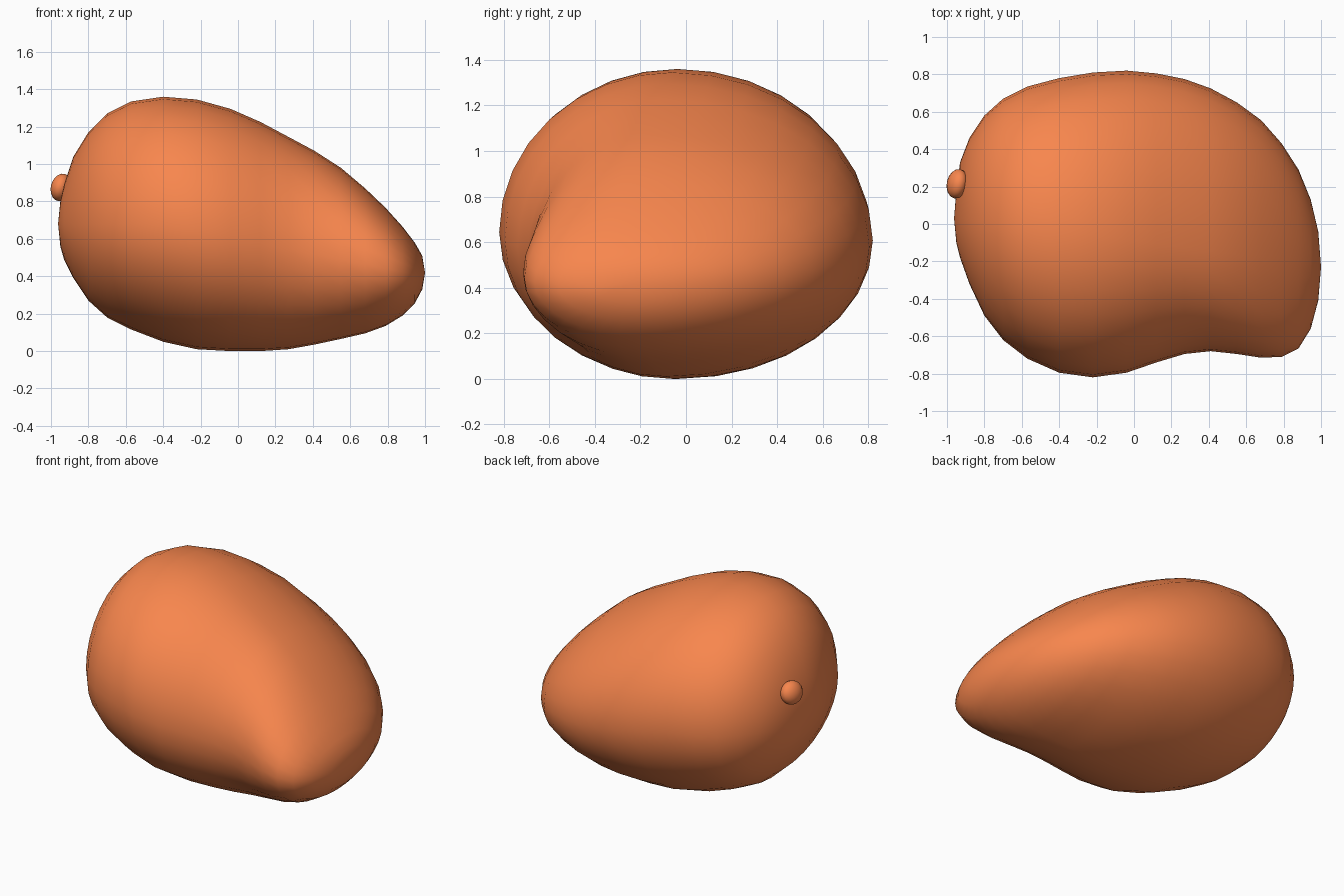
import bpy, bmesh
from math import sin, cos, pi

if "Cube" in bpy.data.objects:
    bpy.data.objects.remove(bpy.data.objects["Cube"])

SEG = 32

skin = bpy.data.materials.new("orange_skin")
skin.diffuse_color = (0.94, 0.24, 0.075, 1)
skin.use_nodes = True
skin.node_tree.nodes["Principled BSDF"].inputs["Base Color"].default_value = skin.diffuse_color

# Cross-sections along x: x, front y, back y, bottom z, top z
SECTIONS = [
    (-0.95, -0.10, 0.18, 0.56, 0.80), (-0.93, -0.18, 0.33, 0.49, 0.89),
    (-0.88, -0.32, 0.46, 0.39, 1.04), (-0.80, -0.49, 0.58, 0.27, 1.17),
    (-0.70, -0.62, 0.67, 0.18, 1.27), (-0.57, -0.72, 0.735, 0.115, 1.335),
    (-0.40, -0.795, 0.78, 0.05, 1.36), (-0.22, -0.82, 0.81, 0.01, 1.345),
    (-0.04, -0.795, 0.82, 0.0, 1.295), (0.12, -0.74, 0.805, 0.0, 1.225),
    (0.27, -0.695, 0.775, 0.01, 1.145), (0.41, -0.68, 0.725, 0.035, 1.07),
    (0.55, -0.695, 0.65, 0.065, 0.98), (0.68, -0.715, 0.555, 0.095, 0.87),
    (0.79, -0.71, 0.43, 0.135, 0.765), (0.88, -0.665, 0.29, 0.19, 0.665),
    (0.945, -0.56, 0.13, 0.255, 0.58), (0.985, -0.41, -0.04, 0.33, 0.51),
]


def section(x, front, back, bottom, top):
    """Closed egg outline made of four quarter ellipses."""
    y_top, y_bot = -0.09 - 0.13 * x, -0.04 - 0.18 * x
    z_front, z_back = min(0.68, 0.60 - 0.20 * x), min(0.68, 0.60 - 0.18 * x)
    pts = []
    for i in range(SEG):
        a = 2 * pi * i / SEG
        c, s = cos(a), sin(a)
        yc = y_top if s >= 0 else y_bot
        zc = z_back if c >= 0 else z_front
        y = yc + c * (back - yc if c >= 0 else yc - front)
        z = zc + s * (top - zc if s >= 0 else zc - bottom)
        pts.append((x, y, z))
    return pts


def finish(name, bm):
    bmesh.ops.recalc_face_normals(bm, faces=bm.faces)
    mesh = bpy.data.meshes.new(name)
    bm.to_mesh(mesh)
    bm.free()
    mesh.materials.append(skin)
    for p in mesh.polygons:
        p.use_smooth = True
    ob = bpy.data.objects.new(name, mesh)
    bpy.context.collection.objects.link(ob)
    return ob


# Fruit body: lofted rings closed by a pole at each end
bm = bmesh.new()
rings = [[bm.verts.new(p) for p in section(*s)] for s in SECTIONS]
for r0, r1 in zip(rings, rings[1:]):
    for i in range(SEG):
        j = (i + 1) % SEG
        bm.faces.new((r0[i], r0[j], r1[j], r1[i]))
for ring, pole in ((rings[0], (-0.962, 0.03, 0.68)), (rings[-1], (1.0, -0.23, 0.42))):
    tip = bm.verts.new(pole)
    for i in range(SEG):
        bm.faces.new((ring[i], ring[(i + 1) % SEG], tip))
finish("fruit_body", bm)

# Stem nub on the blunt end
bm = bmesh.new()
bmesh.ops.create_uvsphere(bm, u_segments=16, v_segments=10, radius=1)
nub = finish("stem_nub", bm)
nub.scale = (0.055, 0.08, 0.075)
nub.location = (-0.945, 0.215, 0.875)
nub.rotation_euler = (0, 0.25, -0.2)
